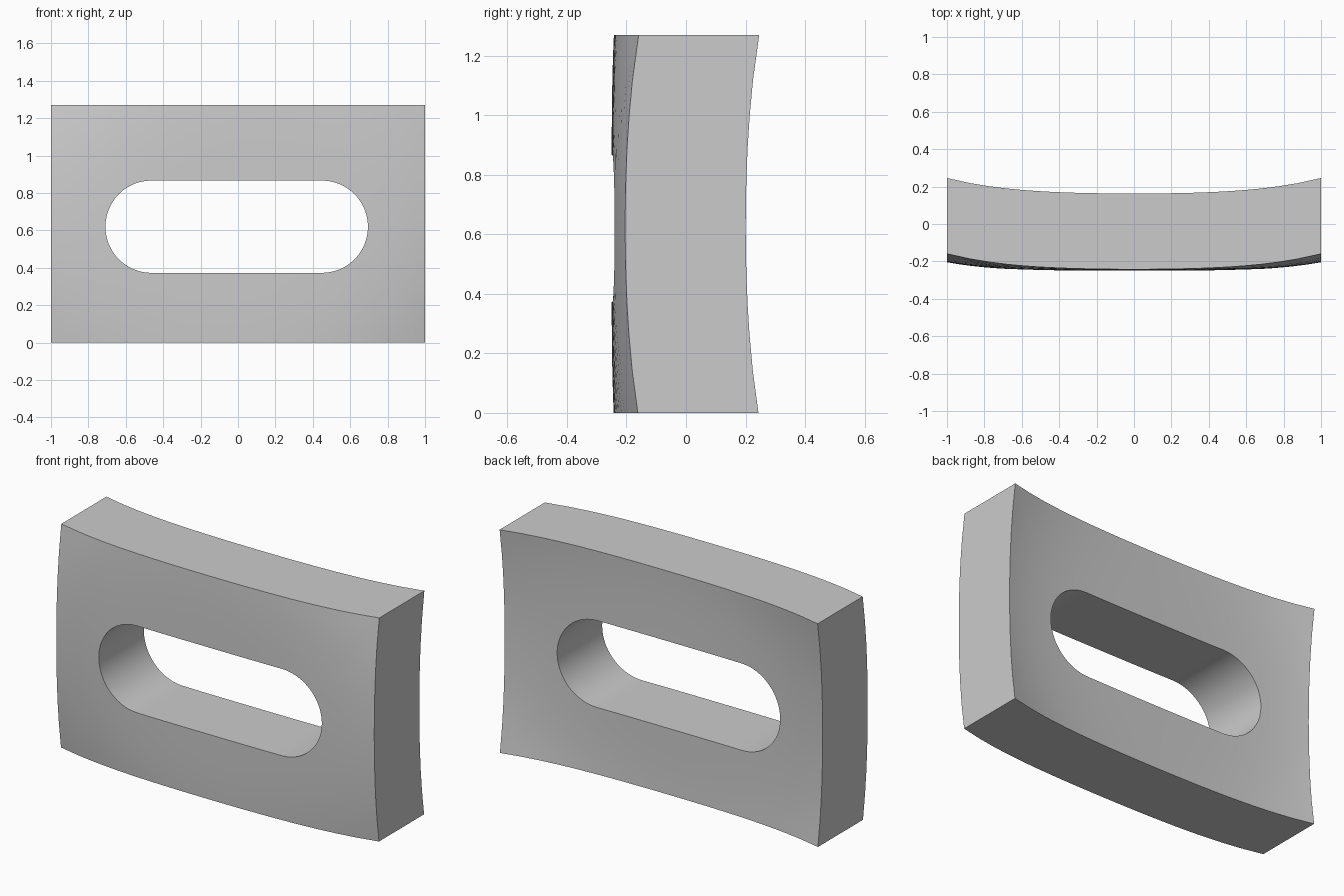
import bpy, bmesh, math

cube = bpy.data.objects.get("Cube")
if cube:
    bpy.data.objects.remove(cube, do_unlink=True)

HEIGHT, MID = 1.27, 0.62          # plate height, slot centre height
SLOT_R, SLOT_C, SHIFT = 0.247, 0.455, -0.007
ARC, STRAIGHT, RINGS = 24, 12, 7  # outline and radial divisions
FRONT, BACK, BULGE = -0.25, 0.155, 0.0455


def dish(x, z):
    """Sweep of the plate towards the back, growing away from the centre."""
    return BULGE * (x * x + (z - 0.627) ** 2) ** 2


def outline_pairs():
    """Matching points on the slot and on the rectangular rim, all the way round."""
    pairs = []
    for side in (1, -1):
        # rounded slot end, paired with one end of the rectangle
        for i in range(ARC + 1):
            a = -math.pi / 2 + math.pi * i / ARC
            c, s = math.cos(a), math.sin(a)
            m = max(c, abs(s))
            dz = side * s / m
            reach = HEIGHT - MID if dz > 0 else MID
            slot = (SHIFT + side * (SLOT_C + SLOT_R * c), MID + side * SLOT_R * s)
            rim = (side * (SLOT_C + (1 - SLOT_C) * c / m), MID + reach * dz)
            pairs.append((slot, rim))
        # straight slot edge, paired with the long side
        for i in range(1, STRAIGHT):
            x = side * SLOT_C * (1 - 2 * i / STRAIGHT)
            rim_z = HEIGHT if side > 0 else 0
            pairs.append(((x + SHIFT, MID + side * SLOT_R), (x, rim_z)))
    return pairs


# curved front and back faces as concentric loops
bm = bmesh.new()
pairs = outline_pairs()
count = len(pairs)


def make_loop(t, base):
    loop = []
    for (sx, sz), (rx, rz) in pairs:
        x, z = sx + (rx - sx) * t, sz + (rz - sz) * t
        loop.append(bm.verts.new((x, base + dish(x, z), z)))
    return loop


front = [make_loop(k / RINGS, FRONT) for k in range(RINGS + 1)]
back = [make_loop(k / RINGS, BACK) for k in range(RINGS + 1)]

# front from slot to rim, rim wall, back from rim to slot, slot wall
loops = front + back[::-1]
for a, b in zip(loops, loops[1:] + loops[:1]):
    for i in range(count):
        j = (i + 1) % count
        bm.faces.new((a[i], a[j], b[j], b[i]))
bmesh.ops.recalc_face_normals(bm, faces=bm.faces)

mesh = bpy.data.meshes.new("slotted_plate")
bm.to_mesh(mesh)
bm.free()
plate = bpy.data.objects.new("slotted_plate", mesh)
bpy.context.collection.objects.link(plate)

# plain grey finish
grey = bpy.data.materials.new("light_grey")
grey.use_nodes = True
colour = (0.6, 0.6, 0.6, 1)
grey.diffuse_color = colour
grey.node_tree.nodes["Principled BSDF"].inputs["Base Color"].default_value = colour
mesh.materials.append(grey)

bpy.ops.object.select_all(action="DESELECT")
plate.select_set(True)
bpy.context.view_layer.objects.active = plate
bpy.ops.object.shade_smooth_by_angle(angle=math.radians(30))
